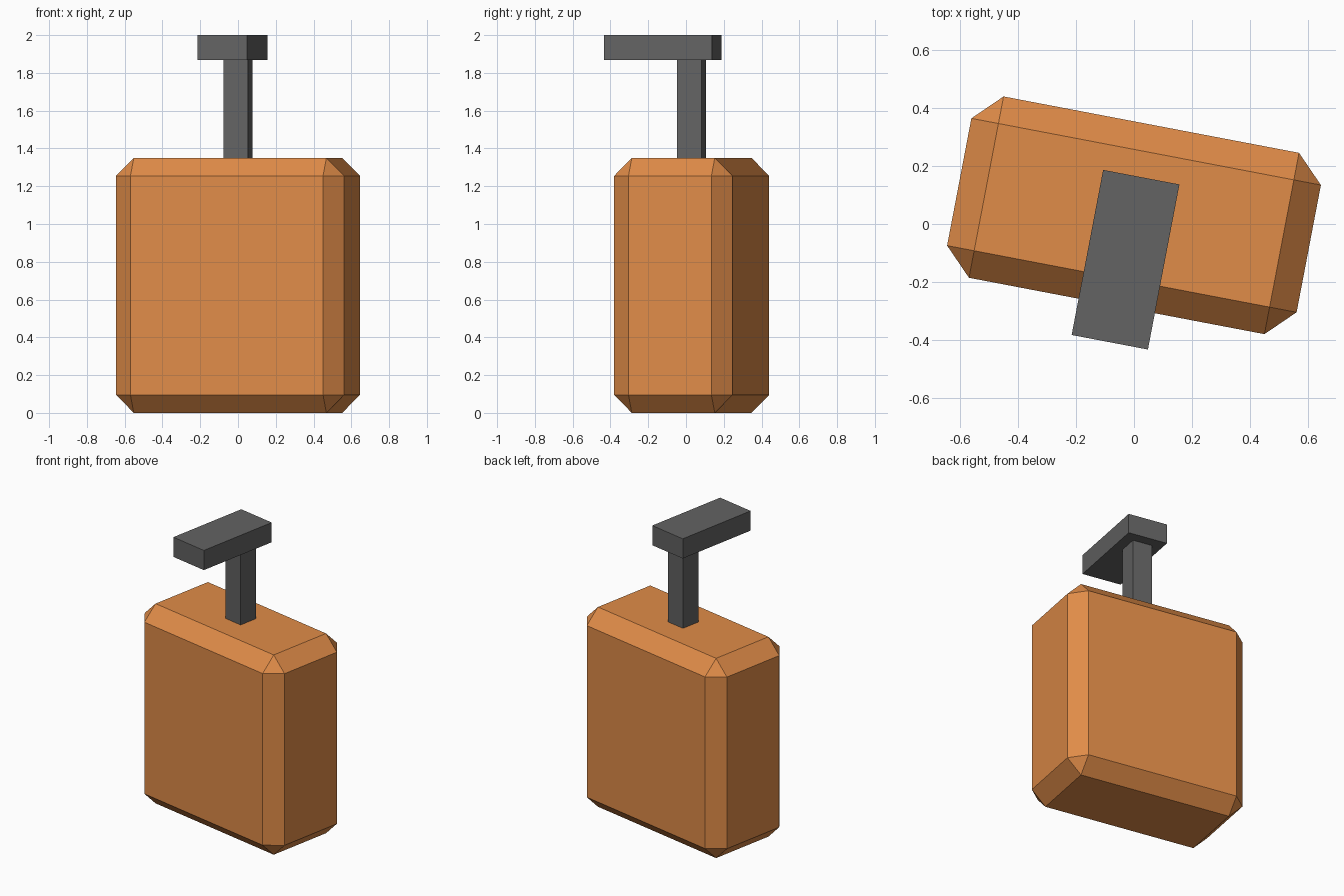
import bpy, math
from mathutils import Matrix

if "Cube" in bpy.data.objects:
    bpy.data.objects.remove(bpy.data.objects["Cube"])

TURN = Matrix.Translation((0, 0.03, 0)) @ Matrix.Rotation(math.radians(-10.8), 4, 'Z')


def material(name, colour):
    m = bpy.data.materials.new(name)
    m.diffuse_color = (*colour, 1)
    m.use_nodes = True
    m.node_tree.nodes["Principled BSDF"].inputs["Base Color"].default_value = m.diffuse_color
    return m


orange = material("orange", (0.745, 0.262, 0.065))
dark_grey = material("dark_grey", (0.125, 0.125, 0.125))


def box(name, size, centre, mat, chamfer=0):
    """Box in the turned frame of the model, with optional flat chamfers."""
    bpy.ops.mesh.primitive_cube_add(size=1)
    ob = bpy.context.object
    ob.name = name
    ob.data.transform(Matrix.Diagonal((*size, 1)))
    ob.matrix_world = TURN @ Matrix.Translation(centre)
    ob.data.materials.append(mat)
    if chamfer:
        bevel = ob.modifiers.new("chamfer", 'BEVEL')
        bevel.width = chamfer
        bevel.segments = 1
        bevel.limit_method = 'NONE'
    return ob


# Chamfered case
box("case", (1.228, 0.637, 1.35), (0, 0, 0.675), orange, 0.095)
# Upright post, sunk slightly into the case
box("handle_post", (0.132, 0.132, 0.56), (0, 0, 1.60), dark_grey)
# Grip reaching forward from the post
box("handle_grip", (0.268, 0.58, 0.133), (0, -0.156, 1.9335), dark_grey)
